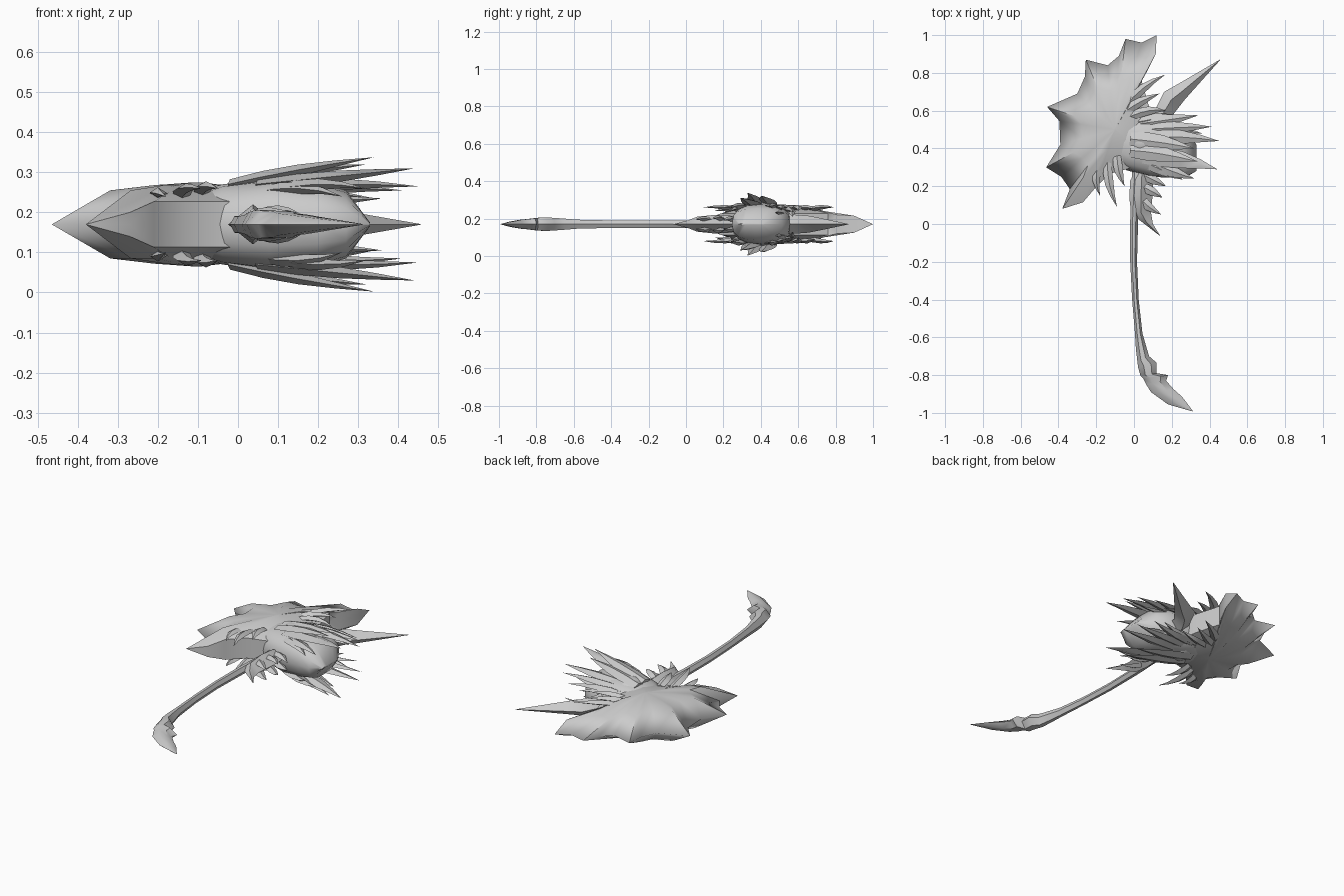
import bpy, bmesh, math
from mathutils import Vector

if "Cube" in bpy.data.objects:
    bpy.data.objects.remove(bpy.data.objects["Cube"], do_unlink=True)

MID = 0.17  # height of the symmetry plane

steel = bpy.data.materials.new("pale_steel")
steel.use_nodes = True
steel.diffuse_color = (0.6, 0.6, 0.6, 1)
steel.node_tree.nodes["Principled BSDF"].inputs["Base Color"].default_value = (0.6, 0.6, 0.6, 1)


def finish(name, bm, mirror=False, angle=40):
    bmesh.ops.remove_doubles(bm, verts=bm.verts, dist=0.0005)
    bmesh.ops.recalc_face_normals(bm, faces=bm.faces)
    mesh = bpy.data.meshes.new(name)
    bm.to_mesh(mesh)
    bm.free()
    mesh.materials.append(steel)
    ob = bpy.data.objects.new(name, mesh)
    bpy.context.collection.objects.link(ob)
    ob.location.z = MID
    if mirror:
        mod = ob.modifiers.new("mirror", 'MIRROR')
        mod.use_axis = (False, False, True)
    bpy.ops.object.select_all(action='DESELECT')
    bpy.context.view_layer.objects.active = ob
    ob.select_set(True)
    bpy.ops.object.shade_smooth_by_angle(angle=math.radians(angle))
    return ob


def loft(bm, rings, cap=True):
    rows = [[bm.verts.new(p) for p in r] for r in rings]
    n = len(rows[0])
    for a, b in zip(rows, rows[1:]):
        for i in range(n):
            j = (i + 1) % n
            bm.faces.new((a[i], a[j], b[j], b[i]))
    if cap:
        bm.faces.new(rows[0])
        bm.faces.new(rows[-1])


def ribbed(name, ribs, flat=0.0, angle=40):
    """Solid between a left and a right edge; each rib is lx, ly, rx, ry, half height."""
    bm = bmesh.new()
    rings = []
    for lx, ly, rx, ry, h in ribs:
        l, r = Vector((lx, ly, 0)), Vector((rx, ry, 0))
        a, b = l.lerp(r, 0.5 - flat), l.lerp(r, 0.5 + flat)
        up = Vector((0, 0, h))
        rings.append([l, a + up, b + up, r, b - up, a - up] if flat else [l, a + up, r, a - up])
    loft(bm, rings)
    return finish(name, bm, angle=angle)


def tuft(name, base, mid, tip, width, thick=0.016):
    """Curved thorn through three points, mirrored below the symmetry plane."""
    bm = bmesh.new()
    b, m, t = Vector(base), Vector(mid), Vector(tip)
    side = Vector((-(t - b).y, (t - b).x, 0)).normalized()
    rings = []
    for u, s in ((0, 0.8), (0.25, 1), (0.5, 0.9), (0.75, 0.5), (1, 0.01)):
        p = b * (1 - u) ** 2 + (2 * m - (b + t) / 2) * 2 * u * (1 - u) + t * u * u
        w, h = side * width * s, Vector((0, 0, thick * s))
        rings.append([p - w, p + h, p + w, p - h])
    loft(bm, rings)
    return finish(name, bm, mirror=True, angle=35)


# Blade: scalloped cutting edge, then the thick-walled inner edge
cutting = [(.12, 1), (.04, .96), (-.045, .98), (-.08, .89), (-.14, .84), (-.255, .87),
           (-.26, .78), (-.30, .69), (-.46, .62), (-.395, .545), (-.39, .42), (-.465, .30),
           (-.385, .25), (-.34, .185), (-.38, .08)]
inner = [(-.27, .115), (-.21, .185), (-.13, .265), (-.04, .29), (.08, .33), (.1, .5),
         (.08, .62), (.04, .76), (.07, .81), (.115, .9)]
outline = [Vector((x, y, 0)) for x, y in cutting + inner]
centre = Vector((-.1, .5, 0))
rim = [0.0] * len(cutting) + [.03] + [.057] * (len(inner) - 3) + [.05, .045, .03]


def blade_ring(k, top):
    ring = []
    for p, r in zip(outline, rim):
        q = p.lerp(centre, k)
        fall = max(0, q.y - .66) * .25
        ring.append(q + Vector((0, 0, max(r, top - fall))))
    return ring


bm = bmesh.new()
loft(bm, [outline, [p + Vector((0, 0, r)) for p, r in zip(outline, rim)],
          blade_ring(.4, .085), blade_ring(.7, .098), blade_ring(.97, .105)], cap=False)
bm.verts.ensure_lookup_table()
bm.faces.new(bm.verts[-len(outline):])
finish("blade", bm, mirror=True)

# Blunt wedge-nosed body behind the blade: x, centre y, half width, half height
bm = bmesh.new()
rings = []
for x, cy, ry, rz in ((-.12, .44, .1, .07), (-.04, .43, .145, .1), (.08, .41, .16, .115),
                      (.2, .40, .155, .105), (.27, .38, .135, .085), (.33, .35, .07, .004)):
    ring = []
    for i in range(16):
        a = math.tau * i / 16
        c, s = math.cos(a), math.sin(a)
        ring.append((x, cy + ry * math.copysign(abs(c) ** .8, c),
                     rz * math.copysign(abs(s) ** .8, s)))
    rings.append(ring)
loft(bm, rings)
finish("body", bm)

# Raised hood where the mane starts
bm = bmesh.new()
bmesh.ops.create_uvsphere(bm, u_segments=16, v_segments=10, radius=1)
for v in bm.verts:
    v.co = Vector((.05 + .11 * v.co.x, .43 + .11 * v.co.y, .125 * v.co.z))
finish("hood", bm)

# Mane thorns sweeping over the body: base, middle, tip, half width
mane = [
    ((-.02, .39, .1), (.15, .37, .135), (.34, .33, .168), .045),
    ((-.02, .45, .1), (.15, .43, .13), (.32, .40, .15), .045),
    ((.05, .36, .1), (.25, .34, .12), (.44, .29, .14), .05),
    ((.05, .46, .09), (.25, .46, .1), (.45, .44, .095), .04),
    ((.04, .50, .08), (.22, .51, .09), (.41, .515, .085), .035),
    ((.02, .53, .07), (.17, .55, .08), (.34, .575, .065), .035),
    ((.08, .33, .08), (.2, .28, .1), (.32, .24, .09), .035),
    ((.05, .33, .08), (.16, .28, .09), (.26, .235, .07), .03),
    ((.02, .54, .07), (.14, .56, .07), (.27, .57, .04), .03),
    ((.1, .50, .06), (.22, .50, .06), (.36, .48, .065), .03),
]
for i, (b, m, t, w) in enumerate(mane):
    tuft(f"mane_thorn_{i + 1}", b, m, t, w)

# Thorns along the inner edges of the blade
edge = [
    ((-.05, .62, .07), (.05, .72, .09), (.165, .79, .09), .025),
    ((-.04, .60, .08), (.04, .65, .09), (.135, .69, .08), .025),
    ((-.02, .57, .08), (.08, .60, .09), (.17, .60, .07), .025),
    ((-.14, .33, .07), (-.13, .21, .09), (-.09, .09, .09), .025),
    ((-.09, .36, .08), (-.08, .28, .095), (-.05, .20, .09), .025),
    ((-.19, .31, .07), (-.2, .23, .08), (-.18, .15, .07), .022),
]
for i, (b, m, t, w) in enumerate(edge):
    tuft(f"edge_thorn_{i + 1}", b, m, t, w, .014)

# Large rear horn
ribbed("horn", [(.06, .5, .2, .48, .06), (.115, .61, .2, .57, .05), (.16, .70, .235, .615, .045),
                (.24, .745, .27, .66, .036), (.454, .87, .456, .868, .001)])

# Curved grip ending in a hooked, notched pommel
ribbed("handle", [(-.01, .3, .04, .3, .02), (-.02, .02, .022, .02, .021), (-.02, -.2, .016, -.2, .02),
                  (-.01, -.4, .025, -.4, .02), (.005, -.58, .045, -.58, .024),
                  (.01, -.66, .065, -.65, .03), (.018, -.73, .08, -.7, .034),
                  (.022, -.76, .12, -.735, .036), (.035, -.805, .12, -.79, .034),
                  (.05, -.82, .18, -.80, .032), (.065, -.85, .17, -.83, .028),
                  (.09, -.89, .21, -.875, .024), (.18, -.955, .255, -.915, .014),
                  (.309, -.992, .311, -.989, .001)], flat=.2)

# Collar where the grip meets the head, with its thorns
ribbed("collar", [(.02, .3, .07, .3, .03), (-.02, .23, .1, .25, .045), (-.025, .14, .1, .17, .05),
                  (-.015, .06, .09, .06, .04), (.03, .02, .1, 0, .02), (.139, -.064, .141, -.066, .001)])
for i, (b, m, t) in enumerate([
        ((.04, .2, .02), (.1, .17, .035), (.15, .14, .03)),
        ((.03, .14, .02), (.08, .09, .03), (.145, .05, .025)),
        ((.05, .26, .02), (.11, .23, .03), (.17, .2, .02))]):
    tuft(f"collar_thorn_{i + 1}", b, m, t, .025, .014)
